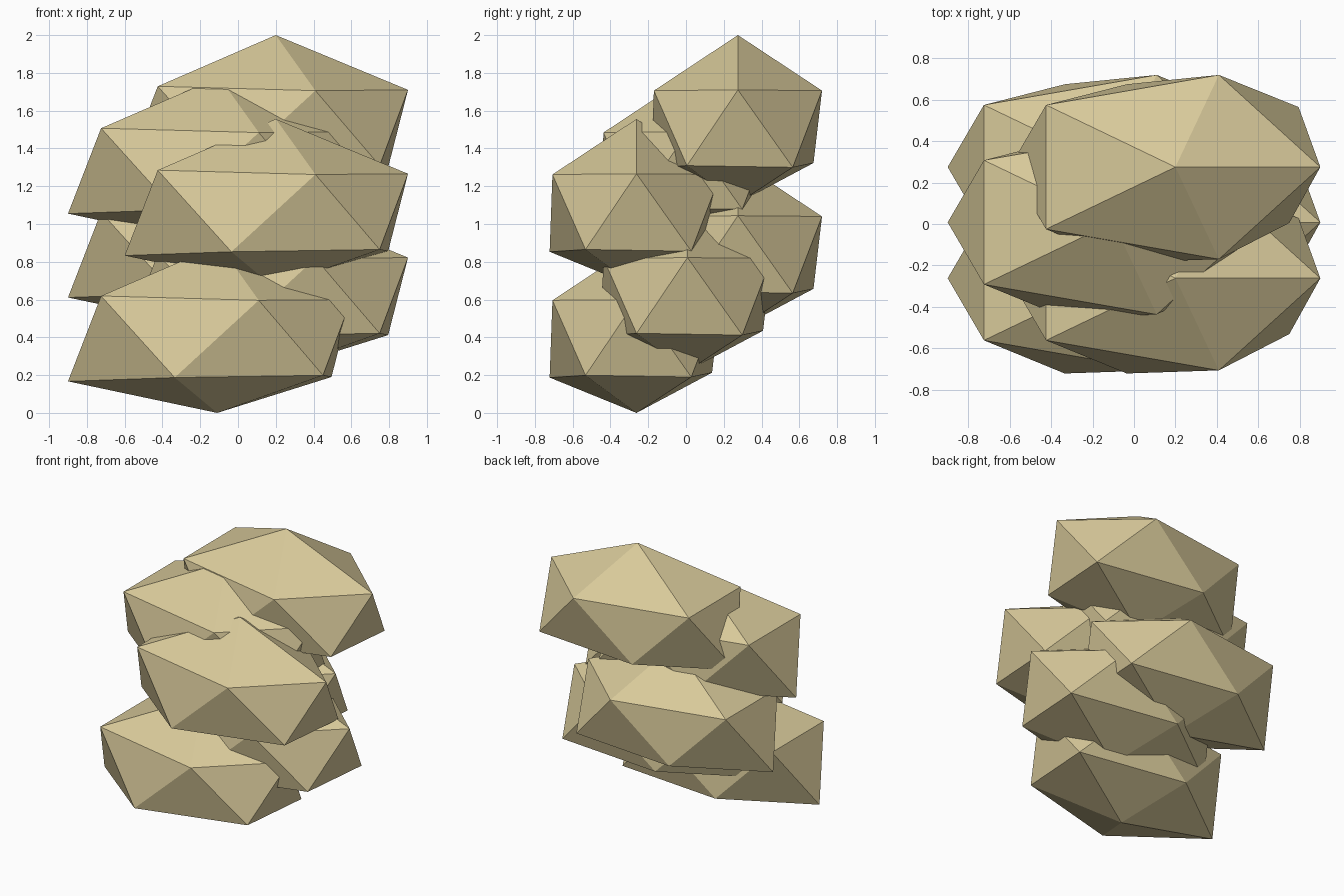
import bpy
import bmesh

cube = bpy.data.objects.get("Cube")
if cube:
    bpy.data.objects.remove(cube, do_unlink=True)

# Sandy stone colour
stone = bpy.data.materials.new("sand_stone")
stone.use_nodes = True
colour = (0.69, 0.59, 0.325, 1)
stone.diffuse_color = colour
bsdf = stone.node_tree.nodes["Principled BSDF"]
bsdf.inputs["Base Color"].default_value = colour
bsdf.inputs["Roughness"].default_value = 0.9

# Twenty-sided boulder: two poles and two slightly uneven rings
TOP = [(0.02, 0, 0.89)]
UPPER = [(-0.605, 0.3, 0.619), (-0.605, -0.3, 0.619),
         (0.23, 0.445, 0.596), (0.23, -0.445, 0.596), (0.72, 0, 0.6)]
LOWER = [(-0.78, 0, 0.167), (-0.215, -0.46, 0.187), (-0.215, 0.4, 0.213),
         (0.57, -0.27, 0.199), (0.615, 0.29, 0.19)]
BOTTOM = [(0.01, 0, 0)]


def add_boulder(name, location):
    bm = bmesh.new()
    for point in TOP + UPPER + LOWER + BOTTOM:
        bm.verts.new(point)
    bmesh.ops.convex_hull(bm, input=bm.verts[:])
    bmesh.ops.recalc_face_normals(bm, faces=bm.faces[:])
    mesh = bpy.data.meshes.new(name)
    bm.to_mesh(mesh)
    bm.free()
    mesh.materials.append(stone)
    obj = bpy.data.objects.new(name, mesh)
    obj.location = location
    bpy.context.collection.objects.link(obj)


# Stack of six, alternating sides and stepping front, middle, back
STEP = 0.222
ROWS = [("front", -0.262), ("middle", 0.008), ("back", 0.275)]
SIDES = [("right", -0.12), ("left", 0.18)]
for i in range(6):
    row, y = ROWS[i % 3]
    side, x = SIDES[i % 2]
    add_boulder(f"boulder_{row}_{side}", (x, y, i * STEP))
